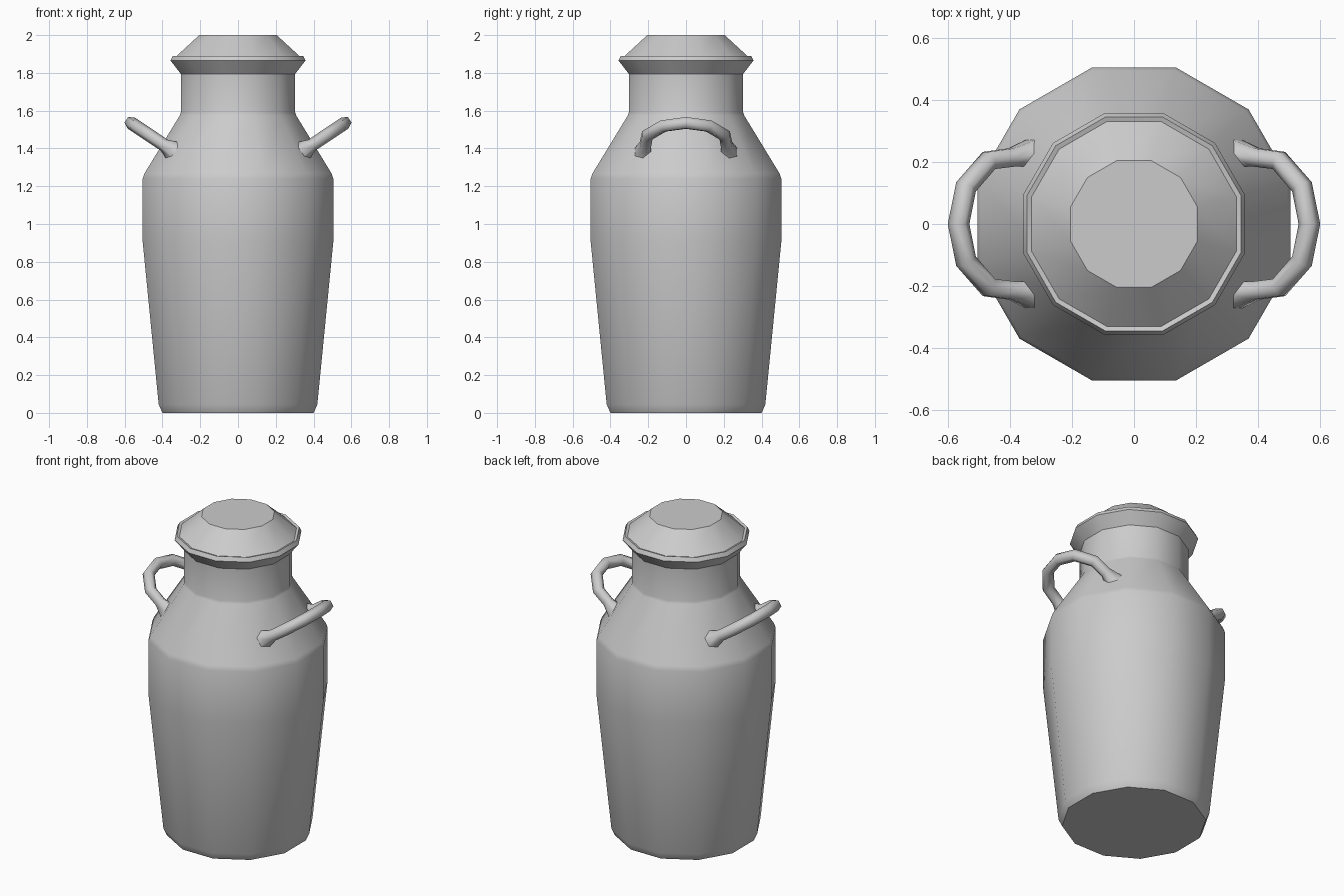
import bpy, bmesh, math
from mathutils import Vector

if "Cube" in bpy.data.objects:
    bpy.data.objects.remove(bpy.data.objects["Cube"])

SIDES = 12


def finish(name, bm, angle):
    bmesh.ops.recalc_face_normals(bm, faces=bm.faces[:])
    mesh = bpy.data.meshes.new(name)
    bm.to_mesh(mesh)
    bm.free()
    obj = bpy.data.objects.new(name, mesh)
    bpy.context.collection.objects.link(obj)
    bpy.ops.object.select_all(action='DESELECT')
    obj.select_set(True)
    bpy.context.view_layer.objects.active = obj
    bpy.ops.object.shade_smooth_by_angle(angle=math.radians(angle))
    return obj


def skin(bm, rings, cap_start=True, cap_end=True):
    rings = [[bm.verts.new(p) for p in ring] for ring in rings]
    n = len(rings[0])
    for a, b in zip(rings, rings[1:]):
        for i in range(n):
            j = (i + 1) % n
            bm.faces.new((a[i], a[j], b[j], b[i]))
    if cap_start:
        bm.faces.new(rings[0])
    if cap_end:
        bm.faces.new(rings[-1])


def turned(name, profile, cap_start, cap_end):
    """Twelve-sided turned form; profile radii are measured to the flats."""
    bm = bmesh.new()
    rings = []
    for r, z in profile:
        c = r / math.cos(math.pi / SIDES)
        angles = [(i + 0.5) * math.tau / SIDES for i in range(SIDES)]
        rings.append([(c * math.cos(a), c * math.sin(a), z) for a in angles])
    skin(bm, rings, cap_start, cap_end)
    return finish(name, bm, 35)


# Can body with shoulder, neck and flared rim
turned("can_body", [(0.40, 0), (0.405, 0.01), (0.42, 0.045), (0.505, 0.91),
                    (0.505, 1.24), (0.495, 1.268), (0.308, 1.575), (0.303, 1.59),
                    (0.303, 1.795), (0.357, 1.865), (0.345, 1.89), (0.33, 1.885)],
       True, False)

# Domed lid
turned("lid", [(0.33, 1.885), (0.205, 2.0)], False, True)

# Handles: tilted half loops with flared ends that sit on the shoulder
half = [(0.345, 0.23, 0.056), (0.392, 0.215, 0.034), (0.468, 0.205, 0.035),
        (0.542, 0.12, 0.035), (0.566, 0.0, 0.035)]
path = half + [(x, -y, r) for x, y, r in reversed(half[:-1])]
plane_normal = Vector((-0.56, 0, 0.83)).normalized()


def handle(name, side):
    pts = [Vector((x, y, 1.535 + (x - 0.566) * 0.67)) for x, y, _ in path]
    rings = []
    last = len(pts) - 1
    for i, p in enumerate(pts):
        if i == 0:
            t = Vector((0.74, 0.42, 0.52))
        elif i == last:
            t = Vector((-0.74, 0.42, -0.52))
        else:
            t = (pts[i + 1] - p).normalized() + (p - pts[i - 1]).normalized()
        t.normalize()
        u = (plane_normal - t * plane_normal.dot(t)).normalized()
        v = t.cross(u)
        ring = []
        for k in range(6):
            a = k * math.tau / 6
            q = p + path[i][2] * (u * math.cos(a) + v * math.sin(a))
            ring.append((side * q.x, q.y, q.z))
        rings.append(ring)
    bm = bmesh.new()
    skin(bm, rings)
    finish(name, bm, 65)


handle("handle_right", 1)
handle("handle_left", -1)
